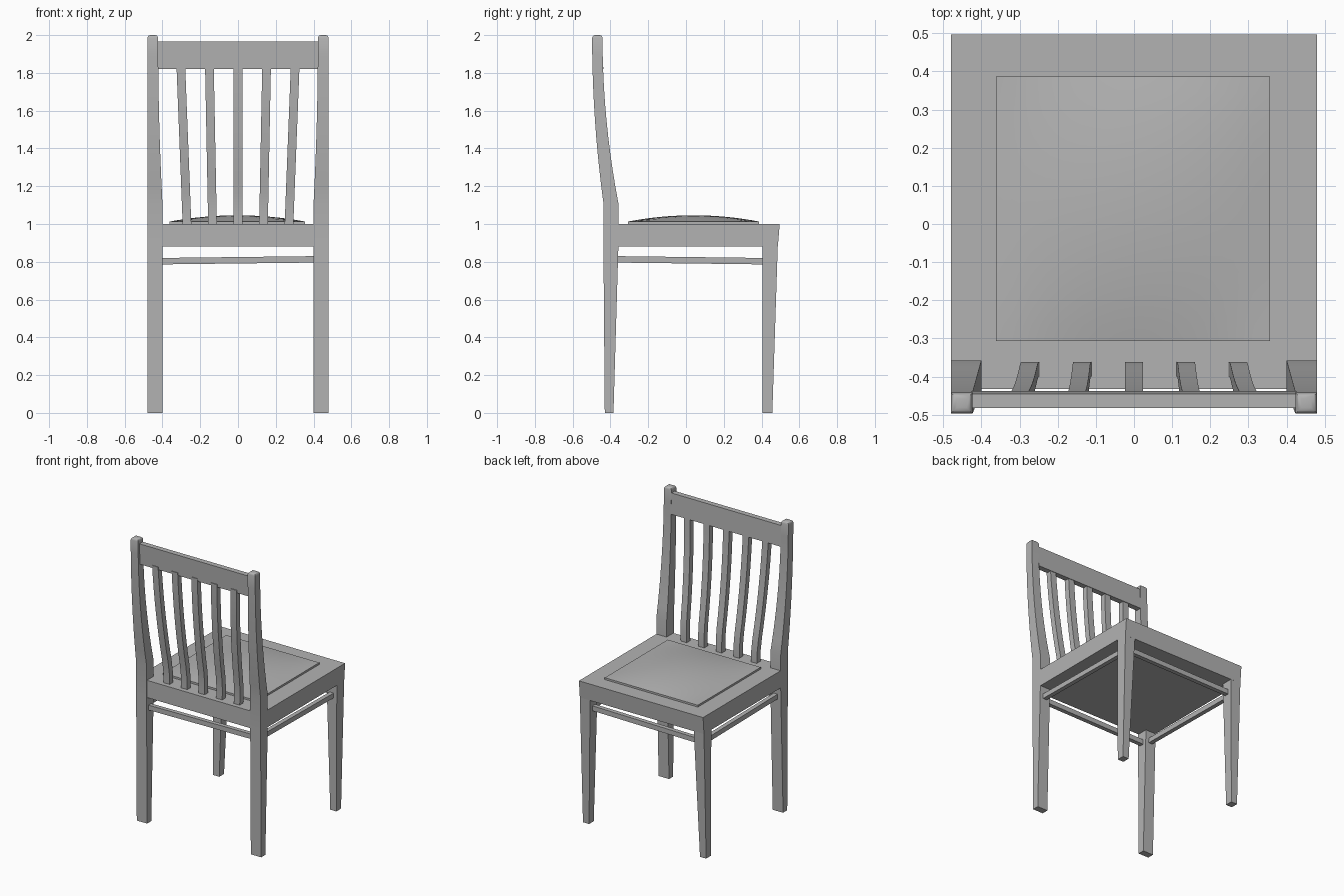
import bpy, bmesh, math

if "Cube" in bpy.data.objects:
    bpy.data.objects.remove(bpy.data.objects["Cube"])

# Dark grey finish shared by every part
grey = bpy.data.materials.new("dark_grey")
grey.diffuse_color = (0.45, 0.45, 0.45, 1)
grey.use_nodes = True
grey.node_tree.nodes["Principled BSDF"].inputs["Base Color"].default_value = grey.diffuse_color


def make(name, bm, smooth=True):
    bmesh.ops.recalc_face_normals(bm, faces=bm.faces)
    mesh = bpy.data.meshes.new(name)
    bm.to_mesh(mesh)
    bm.free()
    mesh.materials.append(grey)
    ob = bpy.data.objects.new(name, mesh)
    bpy.context.collection.objects.link(ob)
    if smooth:
        bpy.ops.object.select_all(action='DESELECT')
        ob.select_set(True)
        bpy.context.view_layer.objects.active = ob
        bpy.ops.object.shade_smooth_by_angle(angle=math.radians(40))
    return ob


def loft(name, rings, side=1):
    """Square bar through rings (z, x0, x1, y0, y1); side=-1 mirrors it in x."""
    bm = bmesh.new()
    loops = [[bm.verts.new((side * x, y, z)) for x, y in
              ((x0, y0), (x1, y0), (x1, y1), (x0, y1))]
             for z, x0, x1, y0, y1 in rings]
    for a, b in zip(loops, loops[1:]):
        for i in range(4):
            j = (i + 1) % 4
            bm.faces.new((a[i], a[j], b[j], b[i]))
    bm.faces.new(loops[0])
    bm.faces.new(loops[-1])
    return make(name, bm)


def bar(name, a, b, w, h):
    """Stretcher with a w by h section between points a and b."""
    along_x = abs(b[0] - a[0]) > abs(b[1] - a[1])
    bm = bmesh.new()
    ends = []
    for p in (a, b):
        ring = []
        for s, t in ((-1, -1), (1, -1), (1, 1), (-1, 1)):
            d = s * w / 2
            ring.append(bm.verts.new((p[0] + (0 if along_x else d),
                                      p[1] + (d if along_x else 0), p[2] + t * h / 2)))
        ends.append(ring)
        bm.faces.new(ring)
    for i in range(4):
        j = (i + 1) % 4
        bm.faces.new((ends[0][i], ends[0][j], ends[1][j], ends[1][i]))
    return make(name, bm, False)


# Backward sweep shared by the posts, slats and top rail
def ease(z):
    t = min(1, max(0, (z - 1.11) / 0.88))
    return 2 * t - t * t


def inner(z):
    return -0.358 - 0.084 * ease(z)


def outer(z):
    return -0.437 - 0.06 * ease(z)


# Back posts with rounded caps, and tapered front legs
for side, label in ((1, "right"), (-1, "left")):
    rings = [(0, 0.40, 0.48, -0.43, -0.384), (0.88, 0.40, 0.48, -0.437, -0.358)]
    for i in range(11):
        z = 1.11 + 0.0875 * i
        rings.append((z, 0.40 + 0.023 * ease(z), 0.48, outer(z), inner(z)))
    for z, d in ((1.993, 0.003), (1.998, 0.008), (2.0, 0.016)):
        rings.append((z, 0.423 + d, 0.48 - d, -0.497 + d, -0.442 - d))
    loft("back_post_" + label, rings, side)
    loft("front_leg_" + label, [(0, 0.428, 0.475, 0.405, 0.457),
                                (0.89, 0.40, 0.479, 0.405, 0.486)], side)

# Seat frame
loft("seat_frame", [(0.88, -0.479, 0.479, -0.432, 0.486),
                    (1.0, -0.479, 0.479, -0.432, 0.496)])

# Domed seat cushion
bm = bmesh.new()
n = 16
bmesh.ops.create_grid(bm, x_segments=n, y_segments=n, size=1)
rim = [e for e in bm.edges if e.is_boundary]
for v in bm.verts:
    u, w = v.co.x, v.co.y
    v.co = (0.359 * u - 0.003, 0.04 + 0.347 * w,
            1.013 + 0.033 * (1 - u * u) * (1 - w * w))
skirt = bmesh.ops.extrude_edge_only(bm, edges=rim)["geom"]
for v in skirt:
    if isinstance(v, bmesh.types.BMVert):
        v.co.z = 0.995
make("seat_cushion", bm)

# Back slats, fanning outwards and following the sweep
for i in range(-2, 3):
    rings = []
    for k in range(11):
        z = 0.99 + 0.085 * k
        x = i * (0.135 + 0.016 * (z - 1.0) / 0.82)
        rings.append((z, x - 0.023, x + 0.023, inner(z) - 0.042, inner(z) - 0.003))
    loft("back_slat_%d" % (i + 3), rings)

# Top rail
loft("top_rail", [(1.82, -0.426, 0.426, -0.476, -0.4375),
                  (1.965, -0.426, 0.426, -0.482, -0.445)])

# Leg stretchers, each slightly tilted
lo, hi = 0.803, 0.813
for y, label in ((-0.40, "back"), (0.44, "front")):
    bar("stretcher_" + label, (-0.42, y, lo), (0.42, y, hi), 0.03, 0.034)
for x, label in ((-0.44, "left"), (0.44, "right")):
    bar("stretcher_" + label, (x, -0.38, hi), (x, 0.42, lo), 0.03, 0.034)
